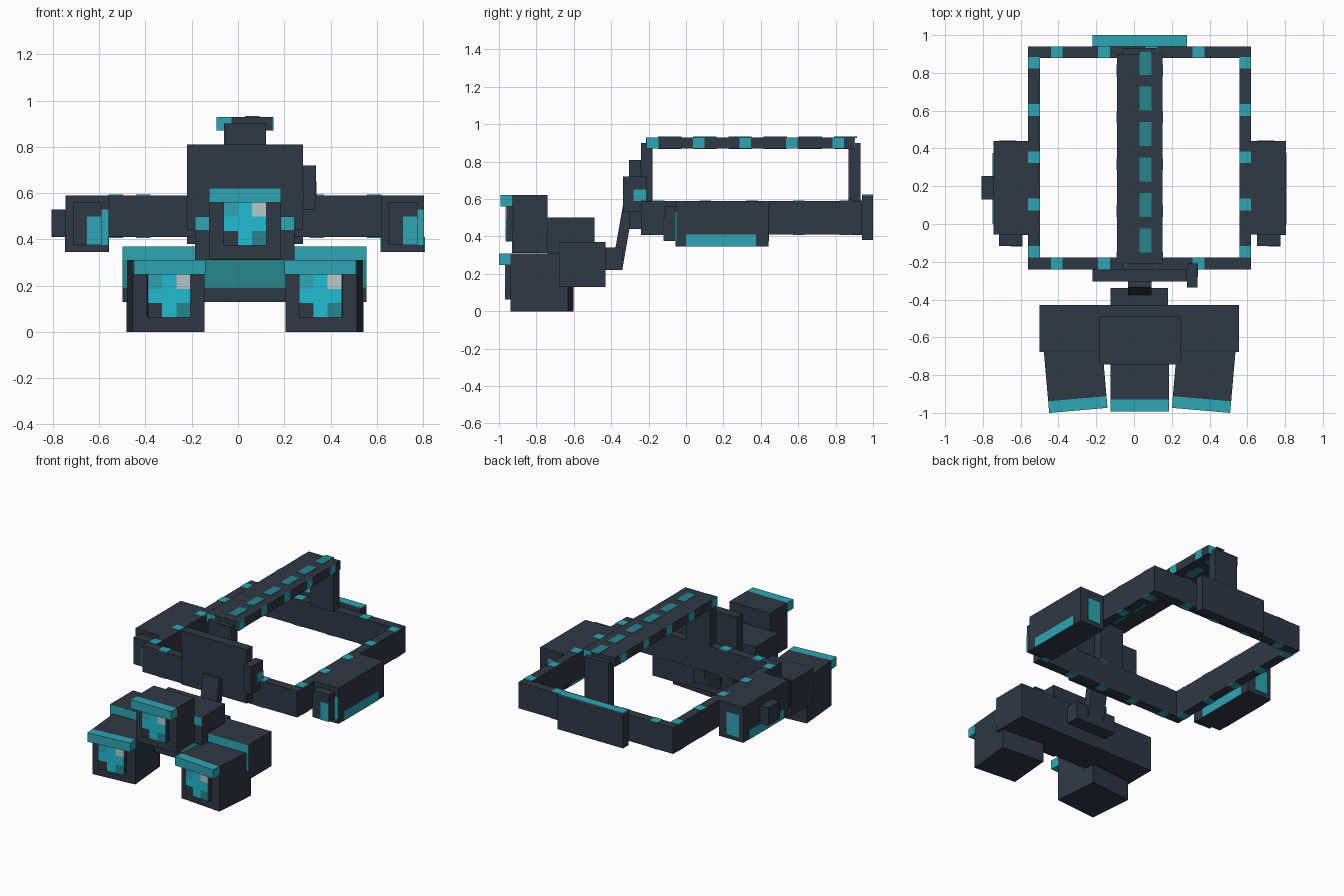
import bpy, bmesh, math
from mathutils import Matrix, Vector

cube = bpy.data.objects.get("Cube")
if cube:
    bpy.data.objects.remove(cube)

THIN = 0.003      # half thickness of painted plates
CELL = 0.062      # size of one square detail
MID = 0.03        # symmetry plane of the headset


def material(name, hex_colour):
    channels = [int(hex_colour[i:i + 2], 16) / 255 for i in (0, 2, 4)]
    linear = [((c + 0.055) / 1.055) ** 2.4 for c in channels] + [1]
    mat = bpy.data.materials.new(name)
    mat.use_nodes = True
    mat.diffuse_color = linear
    mat.node_tree.nodes["Principled BSDF"].inputs["Base Color"].default_value = linear
    return mat


dark = material("dark slate", "2f3843")
teal = material("teal", "2fa5b4")
deep_teal = material("deep teal", "26858d")
cyan = material("bright cyan", "22bcd2")
grey = material("pale glint", "b8c8ca")


def boxes(name, mat, bounds, matrix=Matrix()):
    """One object from (x, y, z) ranges; a single number makes a thin plate."""
    bm = bmesh.new()
    for ranges in bounds:
        spans = [r if isinstance(r, tuple) else (r - THIN, r + THIN) for r in ranges]
        centre = Vector([(a + b) / 2 for a, b in spans])
        size = Vector([b - a for a, b in spans])
        bmesh.ops.create_cube(bm, size=1, matrix=Matrix.LocRotScale(centre, None, size))
    mesh = bpy.data.meshes.new(name)
    bm.to_mesh(mesh)
    bm.free()
    mesh.materials.append(mat)
    obj = bpy.data.objects.new(name, mesh)
    obj.matrix_world = matrix
    bpy.context.collection.objects.link(obj)
    return obj


def span(start, length=CELL):
    return (start, start + length)


# Head band: four bars forming a square ring
left, right, front, back = -0.56, 0.62, -0.24, 0.94
band_z = (0.41, 0.59)
side_bars = [span(left), span(right - CELL)]
end_bars = [span(front), span(back - CELL)]
boxes("head_band", dark,
      [((left, right), y, band_z) for y in end_bars] +
      [(x, (front + CELL, back - CELL), band_z) for x in side_bars])

# Teal marks on the upper and lower edges of the band
marks = []
for z in band_z:
    for i in range(5):
        marks += [(x, span(front + CELL + i * 0.25), z) for x in side_bars]
    for i in range(4):
        marks += [(span(-0.44 + i * 0.25), y, z) for y in end_bars]
boxes("band_marks", teal, marks)

# Strap over the head with its two posts
strap_x, strap_y, strap_z = (-0.09, 0.15), (-0.21, 0.9), (0.87, 0.93)
boxes("top_strap", dark, [(strap_x, strap_y, strap_z)])
boxes("strap_posts", dark,
      [((-0.06, 0.12), y, (0.58, 0.9)) for y in [span(front), span(0.87)]])
boxes("strap_dashes", deep_teal,
      [(span(MID), span(-0.15 + i * 0.188, 0.125), z)
       for i in range(6) for z in strap_z])
boxes("strap_side_marks", teal,
      [(x, span(strap_y[0] + i * 0.248), strap_z)
       for i in range(5) for x in strap_x] +
      [(span(strap_x[0]), strap_y[0], strap_z),
       (span(strap_x[1] - CELL), strap_y[1], strap_z)])

# Front mounting plate and its side latch
boxes("front_plate", dark, [((-0.22, 0.28), (-0.305, front), (0.44, 0.81))])
boxes("latch", dark, [((0.28, 0.337), (-0.337, -0.21), (0.53, 0.72))])
boxes("latch_mark", teal, [(0.337, (-0.28, -0.21), (0.59, 0.65))])

# Rear plate with a teal top
boxes("rear_plate", dark, [((-0.22, 0.28), (back, 1), (0.38, 0.62))])
boxes("rear_plate_top", teal, [((-0.22, 0.28), (back, 1), 0.62)])

# Ear units, same layout on both sides
for side, x in (("right", -0.745), ("left", right)):
    width = 0.185
    ear_y, ear_z = (-0.055, 0.44), (0.345, 0.59)
    boxes(side + "_ear_unit", dark, [(span(x, width), ear_y, ear_z)])
    boxes(side + "_ear_bump", dark,
          [(span(x + CELL / 2, 2 * CELL), (-0.117, ear_y[0]), (0.375, 0.56))])
    boxes(side + "_ear_marks", teal, [
        ((x + 1.5 * CELL, x + 2.5 * CELL), -0.117, (0.375, 0.5)),
        ((x + CELL, x + width), ear_y[0], (0.375, 0.53)),
        ((x + CELL / 2, x + 2 * CELL), ear_y[1], (0.375, 0.53)),
        (x, (0, 0.375), (ear_z[0], 0.41)),
        (x + width, (0, 0.375), (ear_z[0], 0.41))])
boxes("ear_knob", dark, [((-0.807, -0.745), (0.13, 0.255), (0.41, 0.53))])

# Tilted arm and hinge block joining the goggles to the plate
boxes("tilted_arm", dark, [((-CELL, CELL), (-0.028, 0.028), (-0.17, 0.17))],
      Matrix.Translation((MID, -0.338, 0.4)) @ Matrix.Rotation(math.radians(-10), 4, "X"))
boxes("hinge_block", dark, [((-0.125, 0.18), (-0.43, -0.34), (0.22, 0.34))])

# Goggle bridge with coloured bands on its face
bridge_x = (-0.5, 0.555)
boxes("bridge", dark, [(bridge_x, (-0.675, -0.43), (0.13, 0.37))])
boxes("bridge_lower_band", deep_teal, [(bridge_x, -0.675, (0.19, 0.31))])
boxes("bridge_upper_band", teal, [(bridge_x, -0.675, (0.31, 0.37))])
boxes("centre_mount", dark, [((-0.185, 0.245), (-0.74, -0.49), (0.31, 0.5))])
boxes("centre_mount_band", teal, [((-0.185, 0.245), -0.74, (0.44, 0.5))])

# Lens squares, top row first
LENS = [(deep_teal, cyan, grey), (cyan, cyan, cyan), (dark, cyan, deep_teal)]
LENS[0] = (teal, cyan, grey)


def goggle(name, origin, angle, depth):
    """Square scope whose front face bottom centre is the origin."""
    matrix = Matrix.Translation(origin) @ Matrix.Rotation(math.radians(angle), 4, "Z")
    half, height = 2.5 * CELL, 5 * CELL
    boxes(name + "_body", dark, [((-half, half), (0, depth), (0, height))], matrix)
    boxes(name + "_hood", teal,
          [((-half, half), (-CELL, 0), (height - CELL, height))], matrix)
    face = -CELL / 2
    boxes(name + "_lens_block", dark,
          [((-1.5 * CELL, 1.5 * CELL), (face, 0), (CELL, 4 * CELL))], matrix)
    for mat in (cyan, teal, deep_teal, grey):
        cells = [(span((c - 1.5) * CELL), face, span((3 - r) * CELL))
                 for r in range(3) for c in range(3) if LENS[r][c] == mat]
        boxes(name + "_lens_" + mat.name.replace(" ", "_"), mat, cells, matrix)


goggle("centre_scope", (MID, -0.93, 0.312), 0, 0.19)
for side, sign in (("right", -1), ("left", 1)):
    goggle(side + "_scope", (MID + sign * 0.33, -0.925, 0), -5 * sign, 0.31)
